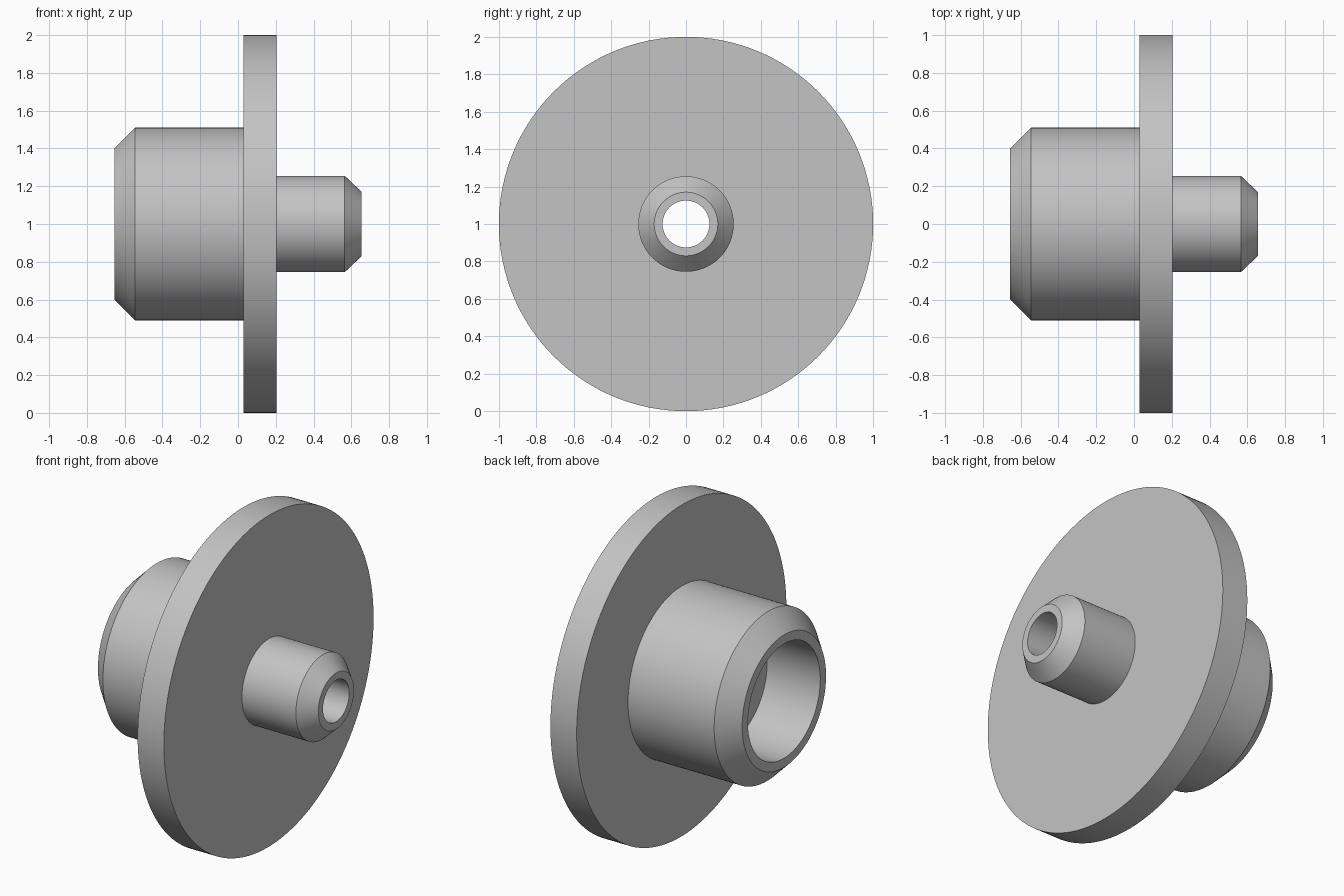
import bpy
import bmesh
import math
from mathutils import Matrix, Vector

if "Cube" in bpy.data.objects:
    bpy.data.objects.remove(bpy.data.objects["Cube"], do_unlink=True)

SEGMENTS = 128

grey = bpy.data.materials.new("plain grey")
grey.use_nodes = True
colour = (0.55, 0.55, 0.55, 1)
grey.diffuse_color = colour
grey.node_tree.nodes["Principled BSDF"].inputs["Base Color"].default_value = colour


def lathe(name, profile):
    """Turn a closed (x, radius) profile around the x axis."""
    bm = bmesh.new()
    verts = [bm.verts.new((x, 0, r)) for x, r in profile]
    edges = [bm.edges.new((a, b)) for a, b in zip(verts, verts[1:] + verts[:1])]
    bmesh.ops.spin(bm, geom=verts + edges, cent=(0, 0, 0), axis=(1, 0, 0),
                   angle=math.tau, steps=SEGMENTS, use_merge=True)
    bmesh.ops.remove_doubles(bm, verts=bm.verts, dist=0.0001)
    bmesh.ops.recalc_face_normals(bm, faces=bm.faces)
    bm.transform(Matrix.Translation(Vector((0, 0, 1))))
    mesh = bpy.data.meshes.new(name)
    bm.to_mesh(mesh)
    bm.free()
    mesh.materials.append(grey)
    obj = bpy.data.objects.new(name, mesh)
    bpy.context.collection.objects.link(obj)
    bpy.ops.object.select_all(action='DESELECT')
    obj.select_set(True)
    bpy.context.view_layer.objects.active = obj
    bpy.ops.object.shade_smooth_by_angle(angle=math.radians(30))
    return obj


# Wide chamfered hub, thin disc and narrow chamfered spigot
outside = [(-0.655, 0.4), (-0.545, 0.51), (0.03, 0.51), (0.03, 1),
           (0.205, 1), (0.205, 0.255), (0.565, 0.255), (0.655, 0.17)]
# Narrow through bore stepping out to the wide counterbore
bore = [(0.655, 0.125), (-0.3, 0.125), (-0.3, 0.345), (-0.655, 0.345)]

lathe("flanged_bushing", outside + bore)
